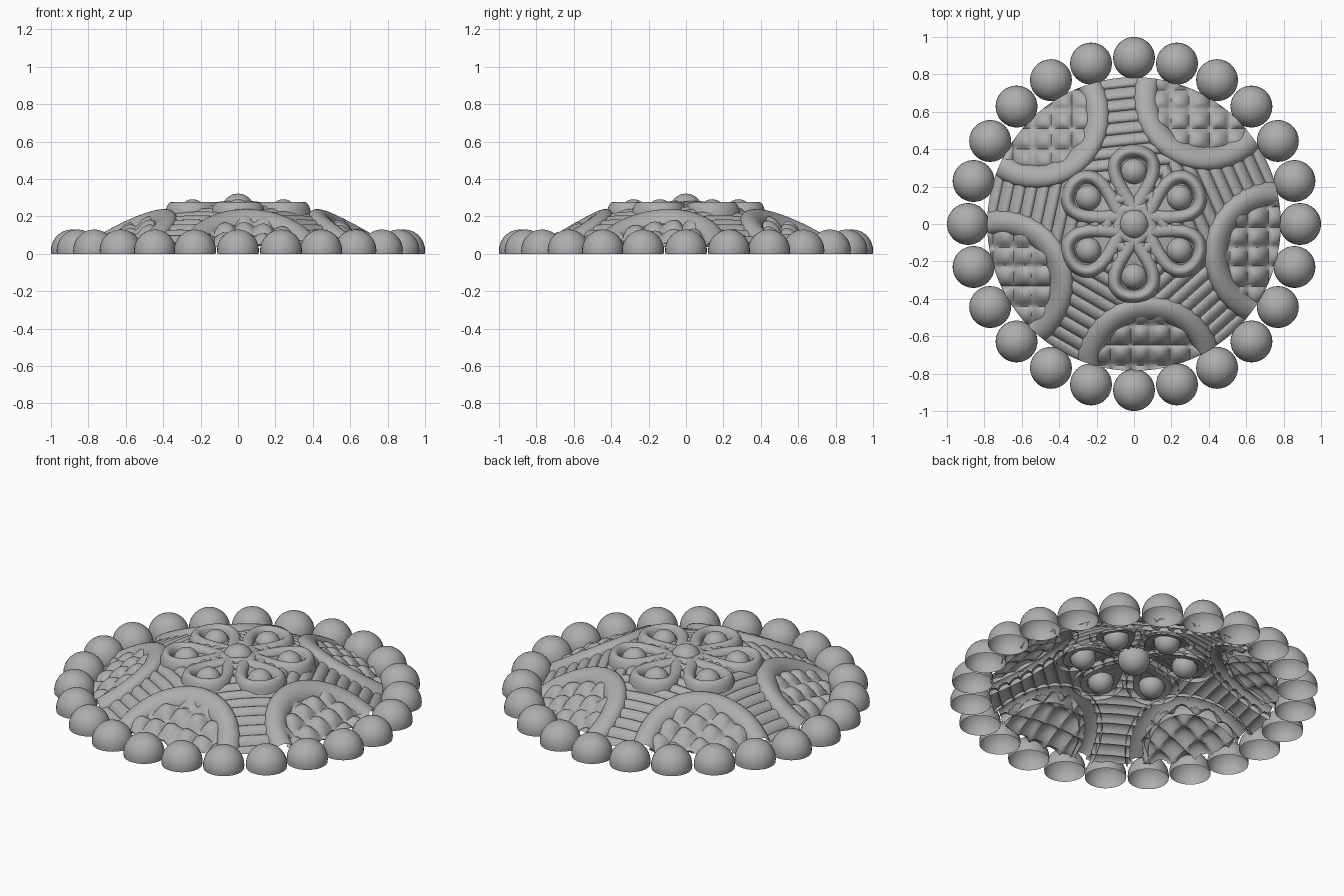
import bpy, bmesh
from math import sin, cos, tan, pi, radians, acos, hypot, sqrt

if "Cube" in bpy.data.objects:
    bpy.data.objects.remove(bpy.data.objects["Cube"], do_unlink=True)

RIM = 0.785                       # radius of the domed body
ARCH_D, ARCH_R = 0.785, 0.33      # arch centre distance and radius
ARCH_ANGLES = [radians(60 + 72 * i) for i in range(5)]
PETAL_ANGLES = [radians(30 + 60 * i) for i in range(6)]

grey = bpy.data.materials.new("plain grey")
grey.use_nodes = True
grey.diffuse_color = (0.42, 0.42, 0.42, 1)
grey.node_tree.nodes["Principled BSDF"].inputs["Base Color"].default_value = grey.diffuse_color


def dome(x, y):
    return 0.262 - 0.39 * (x * x + y * y)


def turn(x, y, a):
    return x * cos(a) - y * sin(a), x * sin(a) + y * cos(a)


def clamp(x, y):
    k = min(1, RIM / max(hypot(x, y), 1e-6))
    return x * k, y * k


def finish(name, bm, angle=50):
    bmesh.ops.remove_doubles(bm, verts=bm.verts, dist=0.0002)
    mesh = bpy.data.meshes.new(name)
    bm.to_mesh(mesh)
    bm.free()
    mesh.materials.append(grey)
    ob = bpy.data.objects.new(name, mesh)
    bpy.context.collection.objects.link(ob)
    bpy.ops.object.select_all(action='DESELECT')
    ob.select_set(True)
    bpy.context.view_layer.objects.active = ob
    bpy.ops.object.shade_smooth_by_angle(angle=radians(angle))
    return ob


def sheet(name, rows, cols, point, keep=lambda x, y: True, angle=50):
    """Open grid surface; point(i, j) gives x, y, z and keep tests face centres."""
    bm = bmesh.new()
    raw = [[point(i / rows, j / cols) for j in range(cols + 1)] for i in range(rows + 1)]
    vs = [[bm.verts.new(p) for p in row] for row in raw]
    for i in range(rows):
        for j in range(cols):
            quad = [vs[i][j], vs[i + 1][j], vs[i + 1][j + 1], vs[i][j + 1]]
            x = sum(v.co.x for v in quad) / 4
            y = sum(v.co.y for v in quad) / 4
            if all(hypot(v.co.x, v.co.y) > RIM - 1e-5 for v in quad) or not keep(x, y):
                continue
            bm.faces.new(quad)
    bmesh.ops.delete(bm, geom=[v for v in bm.verts if not v.link_faces], context='VERTS')
    bmesh.ops.recalc_face_normals(bm, faces=bm.faces)
    if sum(f.normal.z * f.calc_area() for f in bm.faces) < 0:
        bmesh.ops.reverse_faces(bm, faces=bm.faces)
    return finish(name, bm, angle)


def arch_distance(x, y):
    return min(hypot(x - ARCH_D * cos(a), y - ARCH_D * sin(a)) for a in ARCH_ANGLES)


# Teardrop outline of a petal: distance from the centre and half width
def petal(t):
    return 0.07 + 0.16 * (1 - cos(t)), 0.15 * sin(t) * abs(sin(t / 2)) ** 1.5


def in_petal(x, y):
    for a in PETAL_ANGLES:
        u, v = turn(x, y, -a)
        if 0.07 < u < 0.39 and abs(v) < petal(acos(1 - (u - 0.07) / 0.16))[1]:
            return True
    return False


# Ribbed body, five wedges
def ribs(a):
    def point(i, j):
        v = 0.05 + 0.744 * i
        x, y = turn(v, v * tan(pi / 5) * (2 * j - 1), a)
        x, y = clamp(x, y)
        return x, y, dome(x, y) + 0.022 * sqrt(abs(sin(pi * (v - 0.05) / 0.062)))
    return point


for n, a in enumerate(ARCH_ANGLES):
    sheet(f"ribbed_wedge_{n + 1}", 96, 70, ribs(a + pi / 5),
          lambda x, y: arch_distance(x, y) > 0.365 and not in_petal(x, y), 60)


# Quilted panels inside the arches
def quilt(cx, cy):
    def point(i, j):
        x = cx + 0.34 * (2 * i - 1)
        y = cy + 0.34 * (2 * j - 1)
        pillow = 0.045 * sqrt(abs(sin(pi * x / 0.105 + 0.5) * sin(pi * y / 0.105 + 0.5)))
        x, y = clamp(x, y)
        return x, y, dome(x, y) - 0.005 + pillow
    return point


for n, a in enumerate(ARCH_ANGLES):
    sheet(f"quilted_panel_{n + 1}", 56, 56, quilt(ARCH_D * cos(a), ARCH_D * sin(a)),
          lambda x, y: arch_distance(x, y) < 0.30, 60)


# Raised arches, hollow beneath
def arch(a):
    def point(i, j):
        f = radians(84) * (2 * i - 1)
        q = pi * j
        r = ARCH_R + 0.063 * cos(q)
        x, y = clamp(*turn(ARCH_D - r * cos(f), r * sin(f), a))
        return x, y, dome(x, y) + 0.058 * sin(q) - 0.004
    return point


for n, a in enumerate(ARCH_ANGLES):
    sheet(f"arch_{n + 1}", 56, 14, arch(a))


# Flower petals: raised teardrop rim and smooth floor
def petal_rim(a):
    def point(i, j):
        t = 0.25 + (2 * pi - 0.5) * i
        (u0, v0), (u1, v1) = petal(t - 0.01), petal(t + 0.01)
        length = hypot(u1 - u0, v1 - v0)
        u, v = petal(t)
        w = 0.036 * cos(pi * j)
        x, y = turn(u + w * (v1 - v0) / length, v - w * (u1 - u0) / length, a)
        base = dome(x, y) - 0.004
        return x, y, base + (0.277 - base) * sin(pi * j)
    return point


def petal_floor(a):
    def point(i, j):
        u, v = petal(pi * i)
        x, y = turn(u, v * (2 * j - 1), a)
        return x, y, dome(x, y)
    return point


def ball(name, x, y, z, r, cut=False):
    bm = bmesh.new()
    bmesh.ops.create_uvsphere(bm, u_segments=32, v_segments=18, radius=r)
    bmesh.ops.translate(bm, verts=bm.verts, vec=(x, y, z))
    if cut:
        bmesh.ops.bisect_plane(bm, geom=bm.verts[:] + bm.edges[:] + bm.faces[:],
                               plane_co=(0, 0, 0), plane_no=(0, 0, 1), clear_inner=True)
    finish(name, bm)


for n, a in enumerate(PETAL_ANGLES):
    sheet(f"petal_rim_{n + 1}", 64, 12, petal_rim(a))
    sheet(f"petal_floor_{n + 1}", 24, 8, petal_floor(a))
    ball(f"petal_bead_{n + 1}", 0.28 * cos(a), 0.28 * sin(a), 0.222, 0.07)
ball("flower_centre", 0, 0, 0.235, 0.087)

# Border of open half beads
for n in range(24):
    a = 2 * pi * n / 24
    ball(f"border_bead_{n + 1}", 0.888 * cos(a), 0.888 * sin(a), 0.018, 0.112, True)
